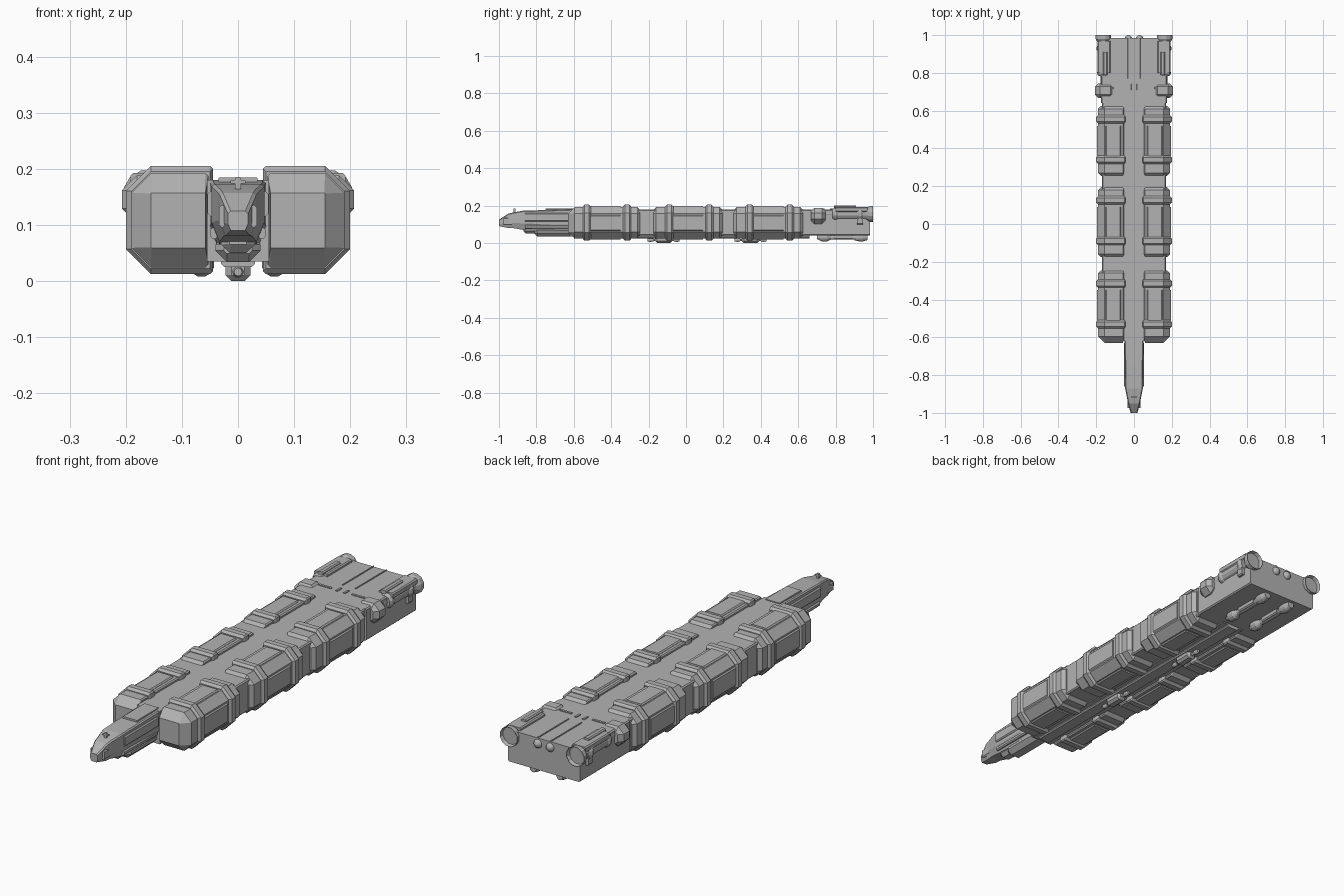
import bpy
import bmesh
import math
from mathutils import Matrix

default_cube = bpy.data.objects.get("Cube")
if default_cube:
    bpy.data.objects.remove(default_cube, do_unlink=True)

GREY = (0.45, 0.45, 0.45, 1)
hull_grey = bpy.data.materials.new("hull_grey")
hull_grey.use_nodes = True
hull_grey.diffuse_color = GREY
hull_grey.node_tree.nodes["Principled BSDF"].inputs["Base Color"].default_value = GREY

TINY = 0.001
EDGE = 0.005
DECK = 0.18


def finish(name, bm):
    """Turn a bmesh into a grey object."""
    bmesh.ops.recalc_face_normals(bm, faces=bm.faces)
    mesh = bpy.data.meshes.new(name)
    bm.to_mesh(mesh)
    bm.free()
    mesh.materials.append(hull_grey)
    part = bpy.data.objects.new(name, mesh)
    bpy.context.collection.objects.link(part)
    return part


def pair(part):
    """Repeat a part on the other side of the ship."""
    modifier = part.modifiers.new("mirror", "MIRROR")
    modifier.use_mirror_merge = False


def around(middle, half):
    return (middle - half, middle + half)


def loft(name, stations, hollow=False):
    """Skin cross-sections given as (y, outline) and cap both ends."""
    bm = bmesh.new()
    rings = [[bm.verts.new((x, y, z)) for x, z in outline] for y, outline in stations]
    for ring, after in zip(rings, rings[1:]):
        for i, vert in enumerate(ring):
            bm.faces.new((ring[i - 1], vert, after[i], after[i - 1]))
    bm.faces.new(rings[0])
    mouth = bm.faces.new(rings[-1])
    if hollow:
        bmesh.ops.recalc_face_normals(bm, faces=bm.faces)
        bmesh.ops.inset_individual(bm, faces=[mouth], thickness=EDGE, depth=-EDGE * 3)
    return finish(name, bm)


def outline(x, z, chamfer, inner, shrink=0):
    """Rectangle with chamfered corners, drawn in by shrink on each side."""
    left = x[0] + min(shrink, inner)
    right = x[1] - shrink
    low, high = z[0] + shrink, z[1] - shrink
    cut, near = max(chamfer - shrink, TINY), max(inner - shrink, TINY)
    return [(left + near, low), (right - cut, low), (right, low + cut), (right, high - cut),
            (right - cut, high), (left + near, high), (left, high - near), (left, low + near)]


def block(name, x, y, z, chamfer=TINY, inner=None, taper=0, front=None):
    """Chamfered bar along y, with sloping ends when it has a taper."""
    inner = chamfer if inner is None else inner
    front = taper if front is None else front
    stations = [(y[0] + front, outline(x, z, chamfer, inner)),
                (y[1] - taper, outline(x, z, chamfer, inner))]
    if front:
        stations.insert(0, (y[0], outline(x, z, chamfer, inner, front)))
    if taper:
        stations.append((y[1], outline(x, z, chamfer, inner, taper)))
    return loft(name, stations)


def drum(name, x, z, y, radii, hollow=False):
    """Round part along y whose radii are evenly spaced over its length."""
    sides = 12
    angles = [math.tau * (i + 0.5) / sides for i in range(sides)]
    step = (y[1] - y[0]) / (len(radii) - 1)
    return loft(name, [(y[0] + i * step,
                        [(x + r * math.cos(a), z + r * math.sin(a)) for a in angles])
                       for i, r in enumerate(radii)], hollow)


def bulb(name, x, z, y, radius, bevel=0.7):
    return drum(name, x, z, y, (radius * bevel, radius, radius, radius * bevel))


# Main hull
middle = around(0, 0.055)
block("main_hull", around(0, 0.17), (-0.58, 0.66), (0.04, DECK), chamfer=EDGE)
block("hull_spine", middle, (-0.62, 0.66), (0.035, DECK))
block("spine_keel", around(0, 0.03), (-0.6, 0.66), (0.025, 0.05), chamfer=EDGE)
block("engine_block", around(0, 0.175), (0.64, 0.985), (0.04, DECK), chamfer=EDGE)

# Cargo pods with raised panels and clamp bands
pod_x, pod_z = (0.053, 0.19), (0.024, 0.192)
band_x, band_z = (0.045, 0.2), (0.012, 0.205)
panel_x = (0.07, 0.15)
for place, y in (("front", -0.43), ("middle", 0.01), ("rear", 0.44)):
    length = around(y, 0.185)
    nose = None
    if place == "front":
        length, nose = (y - 0.2, length[1]), 0.035
    pair(block(f"{place}_pod", pod_x, length, pod_z,
               chamfer=0.035, inner=EDGE, taper=0.015, front=nose))
    panel_y = around(y, 0.08)
    pair(block(f"{place}_pod_top_panel", panel_x, panel_y, (DECK, 0.198), chamfer=EDGE))
    pair(block(f"{place}_pod_bottom_panel", panel_x, panel_y, (0.018, 0.04), chamfer=EDGE))
    pair(block(f"{place}_pod_side_panel", (DECK, 0.195), panel_y, (0.065, 0.15), chamfer=EDGE))
    for end, shift in (("fore", -0.1), ("aft", 0.115)):
        pair(block(f"{place}_pod_{end}_band", band_x, around(y + shift, 0.022), band_z,
                   chamfer=0.045, inner=EDGE, taper=0.01))


# Forward neck and command nose
def neck_outline(half, low, high):
    keel, shoulder = half * 0.7, low + (high - low) / 3
    right = [(keel, low), (half, shoulder), (half, high - EDGE), (half - EDGE, high)]
    return right + [(-x, z) for x, z in reversed(right)]


loft("command_neck", [(y, neck_outline(half, low, high)) for y, half, low, high in (
    (-1, 0.018, 0.09, 0.125), (-0.95, 0.032, 0.08, 0.157), (-0.925, 0.036, 0.08, 0.163),
    (-0.87, 0.047, 0.07, 0.173), (-0.6, 0.05, 0.055, DECK))])
block("neck_keel", around(0, 0.03), (-0.87, -0.6), (0.05, 0.085), chamfer=0.015, taper=0.015)
block("neck_keel_fairing", around(0, 0.04), (-0.81, -0.6), (0.034, 0.085),
      chamfer=0.02, taper=0.015)
neck_y = (-0.86, -0.63)
pair(block("neck_side_plate", (0.04, 0.054), neck_y, (0.115, 0.16), chamfer=EDGE))
pair(block("neck_lower_rail", (0.035, 0.05), neck_y, (0.075, 0.095), chamfer=EDGE))
block("neck_top_plate", around(0, 0.035), (-0.75, -0.6), (0.17, 0.184))
pair(block("nose_cheek", (0.022, 0.034), (-0.975, -0.93), (0.095, 0.135), chamfer=EDGE))
mast_y = around(-0.916, EDGE)
block("sensor_mast", around(0, EDGE), mast_y, (0.15, 0.185))
block("sensor_bar", around(0, 0.013), mast_y, (0.174, DECK))

# Belly turrets, each with a barrel at both ends
for place, y in (("fore", -0.12), ("aft", 0.345)):
    block(f"{place}_belly_turret", around(0, 0.022), around(y, 0.045), (0, 0.04),
          chamfer=0.01, taper=0.01)
    drum(f"{place}_turret_barrel", 0, 0.016, around(y, 0.085), (EDGE, EDGE))
    for end in (-1, 1):
        bulb(f"{place}_turret_muzzle", 0, 0.016, around(y + end * 0.07, 0.015), 0.01)

# Belly thrusters
thruster = 0.065
pair(drum("belly_thruster_tube", thruster, 0.03, (0.72, 0.95), (0.012, 0.012)))
pair(bulb("belly_thruster_intake", thruster, 0.03, (0.7, 0.78), 0.023, bevel=0.4))
pair(bulb("belly_thruster_nozzle", thruster, 0.03, (0.9, 0.97), 0.022))
pair(block("belly_thruster_mount", around(thruster, 0.015), (0.79, 0.89), (0.02, 0.05),
           chamfer=EDGE))

# Side main engines
engine, axis = 0.162, 0.155
pair(drum("engine_tube", engine, axis, (0.79, 0.97), (0.029, 0.029)))
for collar, y, radius in (("front", 0.8, 0.034), ("rear", 0.93, 0.038)):
    pair(bulb(f"engine_{collar}_collar", engine, axis, around(y, 0.016), radius, bevel=0.8))
pair(drum("engine_bell", engine, axis, (0.96, 1), (0.03, 0.043, 0.043), hollow=True))
pair(block("engine_top_cover", (0.125, 0.192), (0.8, 0.97), (0.165, 0.192), chamfer=EDGE))
pair(block("engine_top_rail", (0.14, 0.165), (0.79, 0.91), (0.185, 0.2), chamfer=EDGE))
pair(block("engine_lower_bracket", (0.16, 0.188), around(0.93, 0.015), (0.1, 0.14),
           chamfer=EDGE))

# Manoeuvring nacelles ahead of the engines
pair(block("side_nacelle", (0.11, 0.207), (0.668, 0.745), (0.102, 0.188),
           chamfer=0.027, inner=0.015, taper=0.018))
pair(drum("nacelle_link", engine, axis, (0.73, 0.8), (0.015, 0.015)))

# Rear domes and deck fittings
dome = bmesh.new()
bmesh.ops.create_uvsphere(dome, u_segments=14, v_segments=8, radius=0.02,
                          matrix=Matrix.Translation((0.03, 0.98, axis)))
for face in dome.faces:
    face.smooth = True
pair(finish("rear_dome", dome))
fitting_z = (0.175, 0.184)
pair(block("deck_pipe", around(0.031, EDGE / 2), (0.77, 0.985), fitting_z))
pair(block("deck_hatch", around(0.019, EDGE), (0.71, 0.74), fitting_z))
pair(block("deck_fin", (0.05, 0.11), around(0.72, EDGE), fitting_z))
